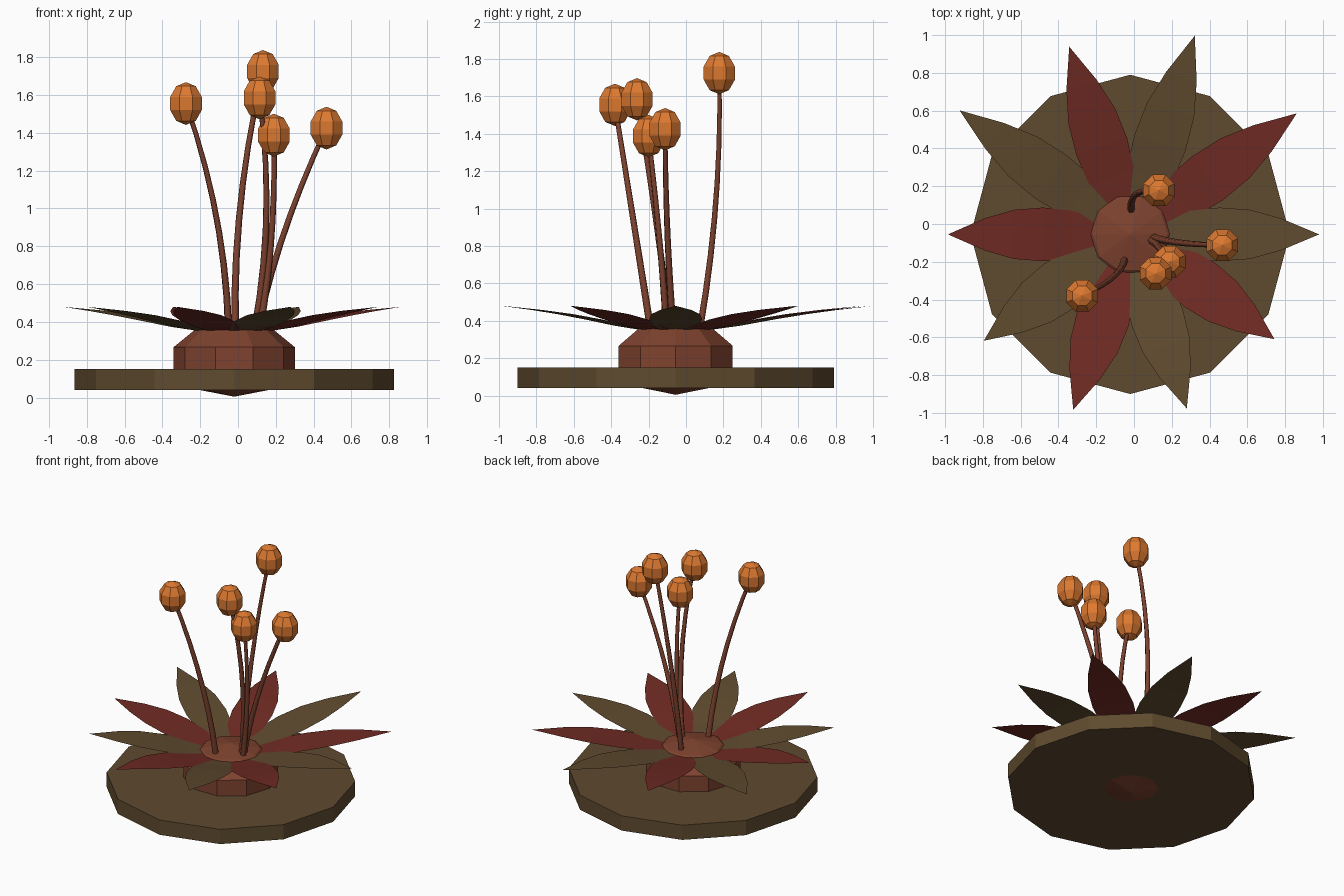
import bpy, bmesh, math
from mathutils import Vector, Matrix

cube = bpy.data.objects.get("Cube")
if cube:
    bpy.data.objects.remove(cube, do_unlink=True)

CENTER = Vector((-0.02, -0.055, 0))


def material(name, rgb):
    m = bpy.data.materials.new(name)
    m.use_nodes = True
    color = (*rgb, 1)
    m.diffuse_color = color
    m.node_tree.nodes["Principled BSDF"].inputs["Base Color"].default_value = color
    return m


olive = material("olive brown", (0.115, 0.07, 0.028))
red = material("dark red", (0.162, 0.024, 0.017))
clay = material("reddish clay", (0.21, 0.055, 0.028))
orange = material("orange", (0.72, 0.19, 0.03))


def finish(name, bm, mat):
    mesh = bpy.data.meshes.new(name)
    bm.to_mesh(mesh)
    bm.free()
    mesh.materials.append(mat)
    obj = bpy.data.objects.new(name, mesh)
    bpy.context.collection.objects.link(obj)
    return obj


def faceted_ball(name, center, radius, height, sides, turn, mat):
    bm = bmesh.new()
    bmesh.ops.create_uvsphere(bm, u_segments=sides, v_segments=5, radius=1)
    bmesh.ops.transform(bm, verts=bm.verts, matrix=Matrix.Translation(center)
                        @ Matrix.Diagonal((radius, radius, height, 1))
                        @ Matrix.Rotation(turn, 4, "Z"))
    return finish(name, bm, mat)


# Twelve-sided base disc
bm = bmesh.new()
bmesh.ops.create_cone(bm, cap_ends=True, segments=12, radius1=0.845, radius2=0.845,
                      depth=0.11, matrix=Matrix.Translation(CENTER + Vector((0, 0, 0.095))))
finish("base_disc", bm, olive)

# Ten-sided bulb poking through the disc
faceted_ball("bulb", CENTER + Vector((0, 0, 0.205)), 0.337, 0.2, 10, math.pi / 2, clay)

# Ring of petals: (fraction of length, half width, height)
OUTLINE = [(0, 0.09, 0.355), (0.15, 0.125, 0.375), (0.35, 0.142, 0.408),
           (0.55, 0.13, 0.436), (0.75, 0.085, 0.458)]
REACH = [1.0, 1.09, 1.106, 1.045, 1.117, 0.965, 0.958, 0.976, 0.969, 0.944]


def petal(index, reach):
    bm = bmesh.new()
    start = 0.19
    spin = Matrix.Translation(CENTER) @ Matrix.Rotation(index * math.tau / 10, 4, "Z")
    rows = [[bm.verts.new(spin @ Vector((start + t * (reach - start), s * w, z)))
             for s in (-1, 1)] for t, w, z in OUTLINE]
    for a, b in zip(rows, rows[1:]):
        bm.faces.new((a[0], b[0], b[1], a[1]))
    tip = bm.verts.new(spin @ Vector((reach, 0, 0.48)))
    bm.faces.new((rows[-1][0], tip, rows[-1][1]))
    finish(f"petal_{index + 1}", bm, red if index % 2 else olive)


for i, reach in enumerate(REACH):
    petal(i, reach)


# Tapered stems, each passing through a base, middle and top point
def stem(name, base, middle, top):
    base, middle, top = Vector(base), Vector(middle), Vector(top)
    handle = 2 * middle - (base + top) / 2
    curve = bpy.data.curves.new(name, "CURVE")
    curve.dimensions = "3D"
    curve.bevel_depth = 0.02
    curve.bevel_resolution = 1
    curve.use_fill_caps = True
    spline = curve.splines.new("POLY")
    steps = 7
    spline.points.add(steps)
    for k, point in enumerate(spline.points):
        t = k / steps
        p = base * (1 - t) ** 2 + handle * 2 * t * (1 - t) + top * t * t
        point.co = (*p, 1)
        point.radius = 1 - 0.35 * t
    curve.materials.append(clay)
    obj = bpy.data.objects.new(name, curve)
    bpy.context.collection.objects.link(obj)
    bpy.ops.object.select_all(action="DESELECT")
    obj.select_set(True)
    bpy.context.view_layer.objects.active = obj
    bpy.ops.object.convert(target="MESH")


STEMS = [
    ((-0.05, -0.19, 0.36), (-0.115, -0.285, 0.96), (-0.275, -0.38, 1.555)),
    ((-0.015, 0.075, 0.36), (0.015, 0.16, 1.04), (0.132, 0.178, 1.725)),
    ((0.09, -0.085, 0.36), (0.15, -0.165, 0.97), (0.114, -0.262, 1.585)),
    ((0.115, -0.105, 0.36), (0.178, -0.145, 0.87), (0.19, -0.2, 1.388)),
    ((0.1, -0.07, 0.36), (0.25, -0.1, 0.89), (0.468, -0.112, 1.425)),
]

# Stems with their eight-sided seed heads
for i, (base, middle, top) in enumerate(STEMS, 1):
    stem(f"stem_{i}", base, middle, top)
    faceted_ball(f"seed_head_{i}", top, 0.095, 0.113, 8, math.pi / 8, orange)
